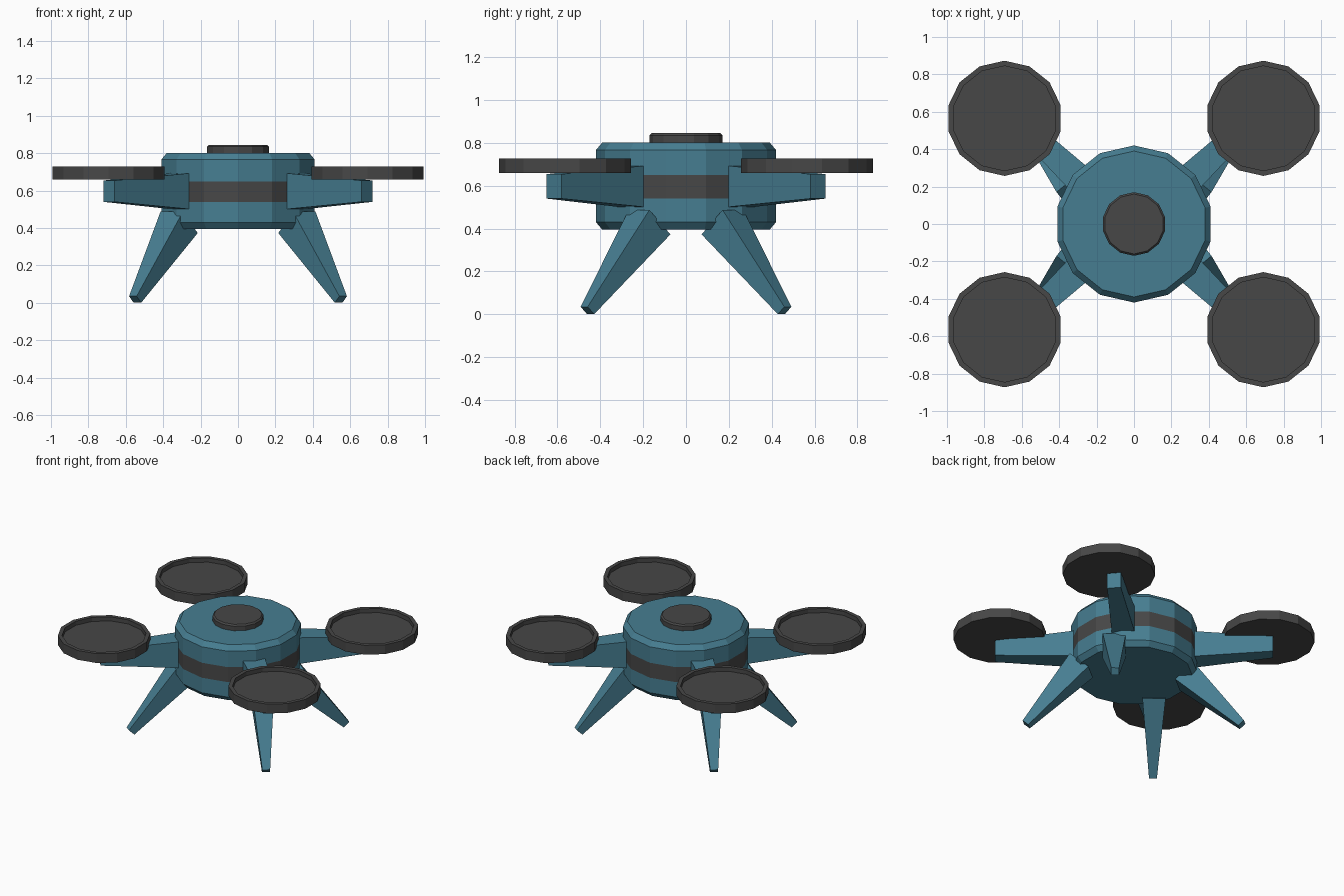
import bpy, bmesh, math
from mathutils import Vector

cube = bpy.data.objects.get("Cube")
if cube:
    bpy.data.objects.remove(cube, do_unlink=True)


def material(name, rgb):
    m = bpy.data.materials.new(name)
    m.use_nodes = True
    color = (*rgb, 1)
    m.diffuse_color = color
    bsdf = next(n for n in m.node_tree.nodes if n.type == 'BSDF_PRINCIPLED')
    bsdf.inputs["Base Color"].default_value = color
    return m


TEAL = material("teal", (0.062, 0.208, 0.285))
GREY = material("dark_grey", (0.063, 0.063, 0.063))
SIDES = 14


def finish(name, bm, *mats):
    bmesh.ops.recalc_face_normals(bm, faces=bm.faces)
    mesh = bpy.data.meshes.new(name)
    bm.to_mesh(mesh)
    bm.free()
    for m in mats:
        mesh.materials.append(m)
    obj = bpy.data.objects.new(name, mesh)
    bpy.context.collection.objects.link(obj)
    return obj


def lathe(name, profile, mats, center=(0, 0)):
    """Spin (radius, z) points into a closed faceted solid."""
    bm = bmesh.new()
    rings = []
    for r, z in profile:
        angles = [math.pi / 2 + math.tau * i / SIDES for i in range(SIDES)]
        rings.append([bm.verts.new((center[0] + r * math.cos(a),
                                    center[1] + r * math.sin(a), z)) for a in angles])
    for low, high in zip(rings, rings[1:]):
        for i in range(SIDES):
            j = (i + 1) % SIDES
            bm.faces.new((low[i], low[j], high[j], high[i]))
    bm.faces.new(rings[0])
    bm.faces.new(rings[-1])
    return finish(name, bm, *mats)


def tapered_bar(name, start, end, start_half, end_half, across, sx, sy):
    """Four-sided bar; half sizes are (across, thickness)."""
    start, end, across = Vector(start), Vector(end), Vector(across).normalized()
    up = across.cross(end - start).normalized()
    bm = bmesh.new()
    rings = []
    for p, (w, t) in ((start, start_half), (end, end_half)):
        corners = [p + across * w * a + up * t * b
                   for a, b in ((-1, -1), (1, -1), (1, 1), (-1, 1))]
        rings.append([bm.verts.new((c.x * sx, c.y * sy, c.z)) for c in corners])
    for i in range(4):
        j = (i + 1) % 4
        bm.faces.new((rings[0][i], rings[0][j], rings[1][j], rings[1][i]))
    for ring in rings:
        bm.faces.new(ring)
    return finish(name, bm, TEAL)


# Body with chamfered rims and a grey belt
body = lathe("body", [(0.39, 0.395), (0.42, 0.43), (0.42, 0.54), (0.42, 0.65),
                      (0.42, 0.767), (0.39, 0.802)], (TEAL, GREY))
for face in body.data.polygons:
    if 0.55 < face.center.z < 0.64 and abs(face.normal.z) < 0.1:
        face.material_index = 1

# Top cap
lathe("top_cap", [(0.17, 0.79), (0.17, 0.835), (0.16, 0.845)], (GREY,))

# Four corners: arm, dished rotor and leg
for depth, sy in (("front", -1), ("back", 1)):
    for side, sx in (("left", 1), ("right", -1)):
        corner = f"{depth}_{side}"
        tapered_bar(f"{corner}_arm", (0.25, 0.20, 0.597), (0.69, 0.615, 0.597),
                    (0.081, 0.102), (0.046, 0.057), (0.65, -0.76, 0), sx, sy)
        lathe(f"{corner}_rotor", [(0.308, 0.66), (0.308, 0.728), (0.28, 0.728),
                                  (0.28, 0.698)], (GREY,), (0.692 * sx, 0.565 * sy))
        tapered_bar(f"{corner}_leg", (0.315, 0.17, 0.43), (0.55, 0.46, 0.018),
                    (0.077, 0.085), (0.026, 0.026), (0.78, -0.63, 0), sx, sy)
